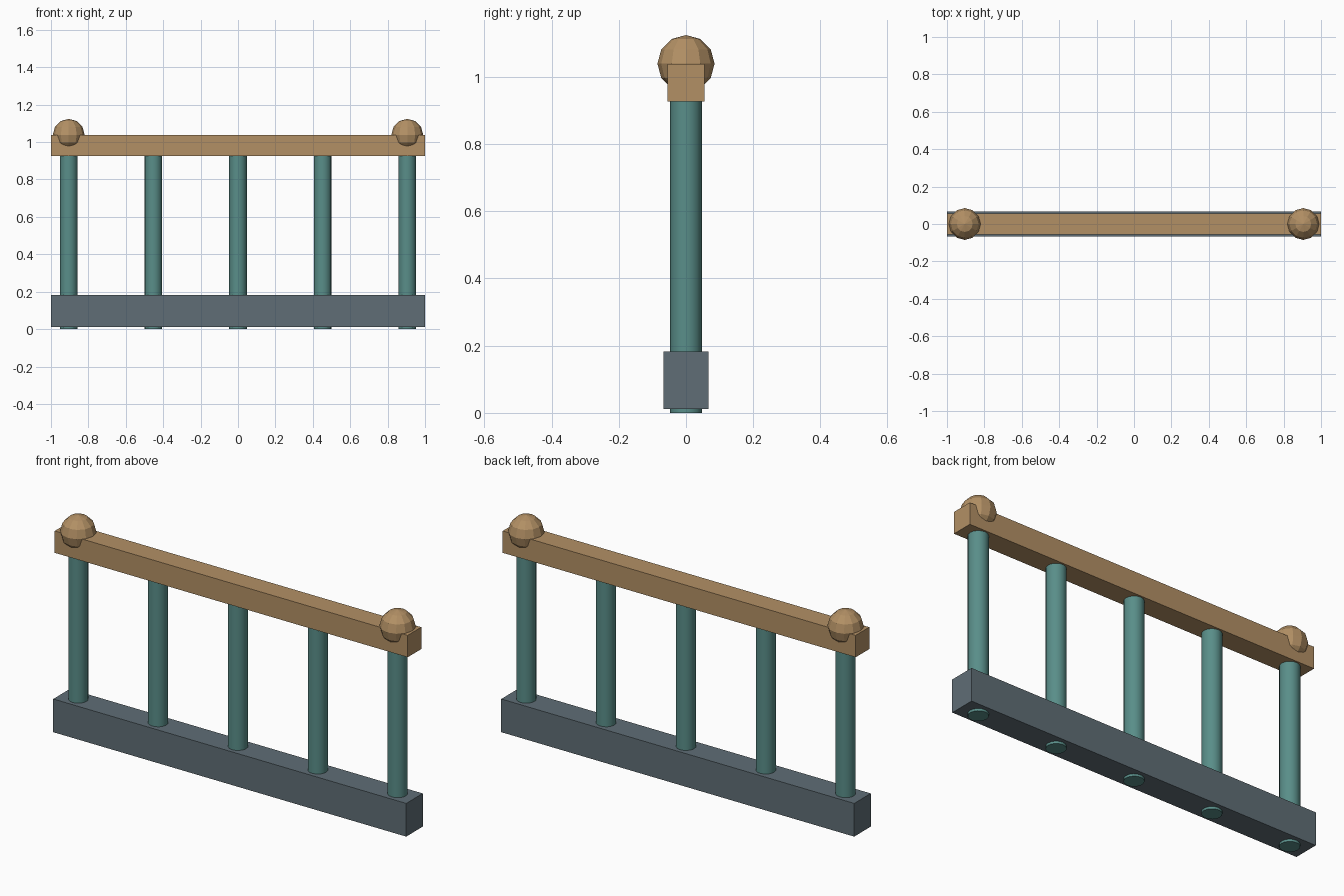
import bpy, math

if "Cube" in bpy.data.objects:
    bpy.data.objects.remove(bpy.data.objects["Cube"])


def material(name, rgb):
    m = bpy.data.materials.new(name)
    m.diffuse_color = (*rgb, 1)
    m.use_nodes = True
    m.node_tree.nodes["Principled BSDF"].inputs["Base Color"].default_value = m.diffuse_color
    return m


WOOD = material("tan wood", (0.45, 0.28, 0.13))
TEAL = material("teal paint", (0.10, 0.27, 0.25))
SLATE = material("slate grey", (0.115, 0.155, 0.18))


def finish(name, mat):
    ob = bpy.context.object
    ob.name = name
    ob.data.materials.append(mat)
    return ob


def beam(name, half_depth, z0, z1, mat):
    bpy.ops.mesh.primitive_cube_add(size=1, location=(0, 0, (z0 + z1) / 2))
    ob = finish(name, mat)
    ob.scale = (2, 2 * half_depth, z1 - z0)
    bpy.ops.object.transform_apply(location=False, rotation=False, scale=True)


# Long bottom kerb and handrail
beam("bottom_kerb", 0.067, 0.012, 0.182, SLATE)
beam("top_rail", 0.055, 0.926, 1.038, WOOD)

# Five round balusters running through the kerb into the rail
HEIGHT = 0.94
for i in range(5):
    bpy.ops.mesh.primitive_cylinder_add(vertices=16, radius=0.047, depth=HEIGHT,
                                        location=(-0.905 + i * 0.4525, 0, HEIGHT / 2))
    finish(f"baluster_{i + 1}", TEAL)
    bpy.ops.object.shade_smooth_by_angle(angle=math.radians(30))

# Faceted ball finials above the end balusters
for side, x in (("left", -0.905), ("right", 0.905)):
    bpy.ops.mesh.primitive_uv_sphere_add(segments=12, ring_count=6, radius=0.085,
                                         location=(x, 0, 1.039))
    finish(f"finial_{side}", WOOD)
    bpy.ops.object.shade_flat()
